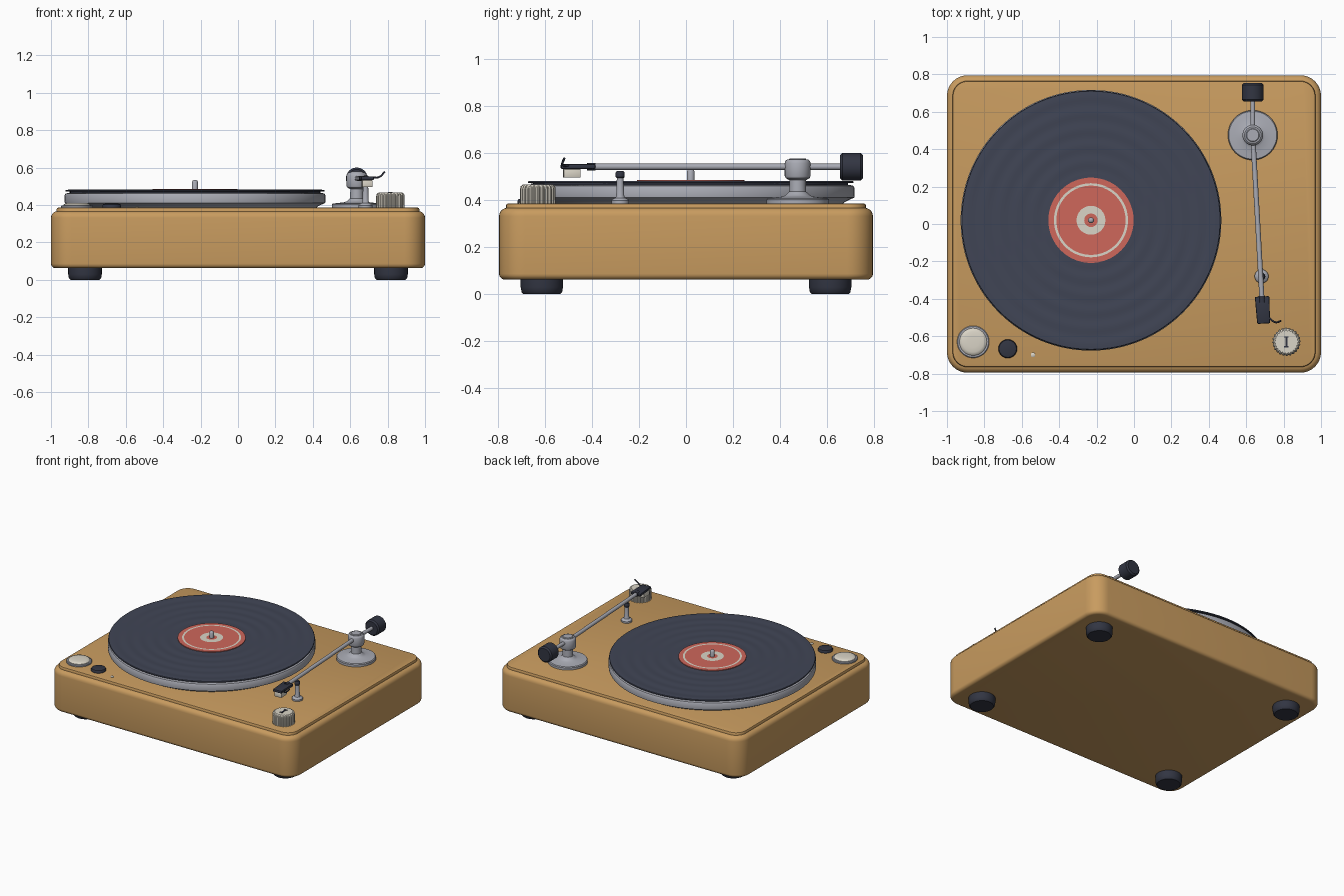
import bpy, bmesh, math
from mathutils import Vector, Matrix

if "Cube" in bpy.data.objects:
    bpy.data.objects.remove(bpy.data.objects["Cube"])


def material(name, rgb):
    m = bpy.data.materials.new(name)
    m.use_nodes = True
    m.diffuse_color = (*rgb, 1)
    m.node_tree.nodes["Principled BSDF"].inputs["Base Color"].default_value = (*rgb, 1)
    return m


WOOD = material("warm_wood", (0.58, 0.33, 0.115))
VINYL = material("vinyl_slate", (0.052, 0.060, 0.092))
DARK = material("dark_rubber", (0.032, 0.036, 0.055))
METAL = material("satin_metal", (0.40, 0.41, 0.46))
CREAM = material("cream_plastic", (0.70, 0.66, 0.57))
RED = material("label_red", (0.62, 0.135, 0.105))


def finish(name, bm, *mats, angle=35):
    bmesh.ops.recalc_face_normals(bm, faces=bm.faces)
    mesh = bpy.data.meshes.new(name)
    bm.to_mesh(mesh)
    bm.free()
    for m in mats:
        mesh.materials.append(m)
    mesh.shade_smooth()
    mesh.set_sharp_from_angle(angle=math.radians(angle))
    obj = bpy.data.objects.new(name, mesh)
    bpy.context.collection.objects.link(obj)
    return obj


def loft(rings):
    """Skin a stack of equal-length closed rings and cap both ends."""
    bm = bmesh.new()
    loops = [[bm.verts.new(p) for p in ring] for ring in rings]
    for a, b in zip(loops, loops[1:]):
        for i in range(len(a)):
            j = (i + 1) % len(a)
            bm.faces.new((a[i], a[j], b[j], b[i]))
    bm.faces.new(loops[0][::-1])
    bm.faces.new(loops[-1])
    return bm


def circle(r, z, n, flute=0):
    ring = []
    for i in range(n):
        a = math.tau * i / n
        q = r - (flute if i % 4 > 1 else 0)
        ring.append((q * math.cos(a), q * math.sin(a), z))
    return ring


def lathe(name, profile, place, mat, n=48, flute=0):
    """Turn (radius, height) pairs around z, placed by a point or matrix."""
    bm = loft([circle(r, z, n, flute) for r, z in profile])
    if not isinstance(place, Matrix):
        place = Matrix.Translation(place)
    bm.transform(place)
    return finish(name, bm, mat)


def rod(name, a, b, r, mat, chamfer=0.0, n=24):
    a, b = Vector(a), Vector(b)
    d = b - a
    place = Matrix.Translation(a) @ d.to_track_quat("Z", "Y").to_matrix().to_4x4()
    h, c = d.length, chamfer
    profile = [(r - c, 0), (r, c), (r, h - c), (r - c, h)] if c else [(r, 0), (r, h)]
    return lathe(name, profile, place, mat, n)


def slab(name, hx, hy, corner, profile, mat):
    """Rounded rectangle stacked from (inset, height) pairs."""
    rings = []
    for inset, z in profile:
        ring, r = [], corner - inset
        for k, (sx, sy) in enumerate([(1, 1), (-1, 1), (-1, -1), (1, -1)]):
            for s in range(9):
                a = math.pi / 2 * (k + s / 8)
                ring.append((sx * (hx - corner) + r * math.cos(a),
                             sy * (hy - corner) + r * math.sin(a), z))
        rings.append(ring)
    return finish(name, loft(rings), mat)


def box(name, size, centre, mat, turn=0.0, bevel=0.005, taper=1.0):
    bm = bmesh.new()
    bmesh.ops.create_cube(bm, size=1)
    for v in bm.verts:
        v.co = Vector(a * b for a, b in zip(v.co, size))
        if v.co.y < 0:
            v.co.x *= taper
    if bevel:
        bmesh.ops.bevel(bm, geom=bm.edges[:], offset=bevel, segments=2,
                        profile=0.5, affect="EDGES")
    bm.transform(Matrix.Translation(centre) @ Matrix.Rotation(turn, 4, "Z"))
    return finish(name, bm, mat)


# Plinth with rounded edges, and the raised deck on top
def arc(radius, z, up):
    steps = [math.pi / 2 * i / 5 for i in range(6)]
    if up:
        return [(radius * (1 - math.cos(a)), z + radius * math.sin(a)) for a in steps]
    return [(radius * (1 - math.cos(a)), z - radius * math.sin(a)) for a in steps[::-1]]


slab("plinth", 1.0, 0.795, 0.11, arc(0.025, 0.087, False) + arc(0.035, 0.332, True), WOOD)
slab("deck", 0.97, 0.765, 0.08, [(0, 0.36), (0, 0.378), (0.003, 0.384), (0.009, 0.386)], WOOD)
DECK = 0.386

# Feet
for side, sx in (("left", 1), ("right", -1)):
    for end, sy in (("front", -1), ("back", 1)):
        lathe(f"{end}_{side}_foot", [(0.078, 0), (0.086, 0.008), (0.09, 0.03), (0.09, 0.066)],
              (sx * 0.818, sy * 0.613, 0), DARK)

# Platter, mat and record
SPIN = (-0.23, 0.02, 0)
lathe("platter", [(0.645, 0.38), (0.655, 0.392), (0.687, 0.407), (0.696, 0.411), (0.697, 0.418),
                  (0.697, 0.452), (0.692, 0.461), (0.68, 0.464)], SPIN, METAL, 128)
lathe("slip_mat", [(0.67, 0.462), (0.67, 0.473)], SPIN, DARK, 96)
grooves = [(0.69, 0.472), (0.693, 0.476), (0.69, 0.481)]
for i in range(1, 41):
    r = 0.685 - i * 0.011
    grooves.append((r, 0.481 + 0.0012 * math.sin(i * math.tau / 8)))
lathe("record", grooves, SPIN, VINYL, 128)

# Paper label, with printed rings chosen by radius
radii = [0.228, 0.198, 0.185, 0.077, 0.036, 0.012]
bm = loft([circle(0.228, 0.478, 96)] + [circle(r, 0.486, 96) for r in radii])
for f in bm.faces:
    r = f.calc_center_median().xy.length
    f.material_index = int(0.185 < r < 0.198 or 0.036 < r < 0.077)
bm.transform(Matrix.Translation(SPIN))
finish("record_label", bm, RED, CREAM)
lathe("spindle", [(0.016, 0.47), (0.016, 0.522), (0.012, 0.53), (0.005, 0.534)], SPIN, METAL, 24)

# Tonearm base, column and pivot head
PIVOT = Vector((0.635, 0.475, 0.542))
lathe("tonearm_base", [(0.133, 0.38), (0.133, 0.402), (0.128, 0.408), (0.1, 0.411), (0.066, 0.415),
                       (0.053, 0.42), (0.045, 0.428), (0.036, 0.436), (0.034, 0.495)],
      (PIVOT.x, PIVOT.y, 0), METAL, 64)
lathe("pivot_head", [(0.036, 0.485), (0.051, 0.494), (0.055, 0.503), (0.055, 0.558),
                     (0.051, 0.568), (0.044, 0.573)], (PIVOT.x, PIVOT.y, 0), METAL)
lathe("pivot_cap", [(0.036, 0.57), (0.036, 0.575), (0.032, 0.578)],
      (PIVOT.x, PIVOT.y, 0), METAL, 32)

# Arm tube, rear stub and counterweight
TIP = Vector((0.684, -0.40, 0.542))
rod("arm_tube", PIVOT, TIP, 0.0135, METAL)
rod("counterweight_stub", PIVOT, PIVOT + Vector((0, 0.2, 0)), 0.013, METAL)
rod("counterweight", PIVOT + Vector((0, 0.18, 0)), PIVOT + Vector((0, 0.278, 0)),
    0.058, DARK, chamfer=0.01, n=40)

# Headshell, cartridge and finger lift
along = (TIP - PIVOT).normalized()
turn = math.atan2(along.x, -along.y)
rod("headshell_collar", TIP - along * 0.015, TIP + along * 0.02, 0.017, DARK)
box("headshell", (0.078, 0.145, 0.02), TIP + Vector((0.005, -0.06, 0.001)), DARK, turn, 0.006, 0.88)
box("cartridge", (0.056, 0.073, 0.037), TIP + Vector((0.006, -0.086, -0.028)), CREAM, turn, 0.004)
lift = bpy.data.curves.new("finger_lift", "CURVE")
lift.dimensions = "3D"
lift.bevel_depth = 0.005
lift.bevel_resolution = 2
lift.use_fill_caps = True
spline = lift.splines.new("BEZIER")
path = [(0.715, -0.495, 0.548), (0.755, -0.525, 0.55), (0.785, -0.518, 0.578)]
spline.bezier_points.add(len(path) - 1)
for point, co in zip(spline.bezier_points, path):
    point.co = co
    point.handle_left_type = point.handle_right_type = "AUTO"
lift.materials.append(DARK)
bpy.context.collection.objects.link(bpy.data.objects.new("finger_lift", lift))

# Arm rest
REST = (0.682, -0.28, 0)
lathe("arm_rest_post", [(0.037, 0.38), (0.037, 0.398), (0.032, 0.405), (0.02, 0.41),
                        (0.017, 0.42), (0.014, 0.5)], REST, METAL, 32)
lathe("arm_rest_cap", [(0.016, 0.495), (0.019, 0.499), (0.019, 0.517), (0.015, 0.523)],
      REST, DARK, 24)

# Fluted speed knob with its pointer
KNOB = (0.815, -0.63, 0)
lathe("speed_knob", [(0.076, 0.38), (0.076, 0.448), (0.073, 0.459), (0.064, 0.466)],
      KNOB, CREAM, 96, flute=0.005)
box("knob_pointer", (0.01, 0.055, 0.006), (KNOB[0], KNOB[1], 0.467), DARK, bevel=0)
for y in (-0.026, 0.026):
    box("pointer_end", (0.024, 0.006, 0.006), (KNOB[0], KNOB[1] + y, 0.467), DARK, bevel=0)

# Start button in its bezel, cue button and indicator lamp
START = (-0.86, -0.63, 0)
lathe("button_bezel", [(0.086, 0.38), (0.086, 0.394), (0.082, 0.398), (0.074, 0.398)], START, METAL)
lathe("start_button", [(0.073, 0.38), (0.073, 0.4), (0.068, 0.406), (0.055, 0.41), (0.03, 0.412)],
      START, CREAM)
lathe("cue_button", [(0.05, 0.38), (0.05, 0.397), (0.046, 0.404), (0.036, 0.407)],
      (-0.675, -0.667, 0), DARK)
lathe("indicator_lamp", [(0.012, 0.38), (0.012, 0.389), (0.007, 0.392)],
      (-0.54, -0.7, 0), CREAM, 20)
